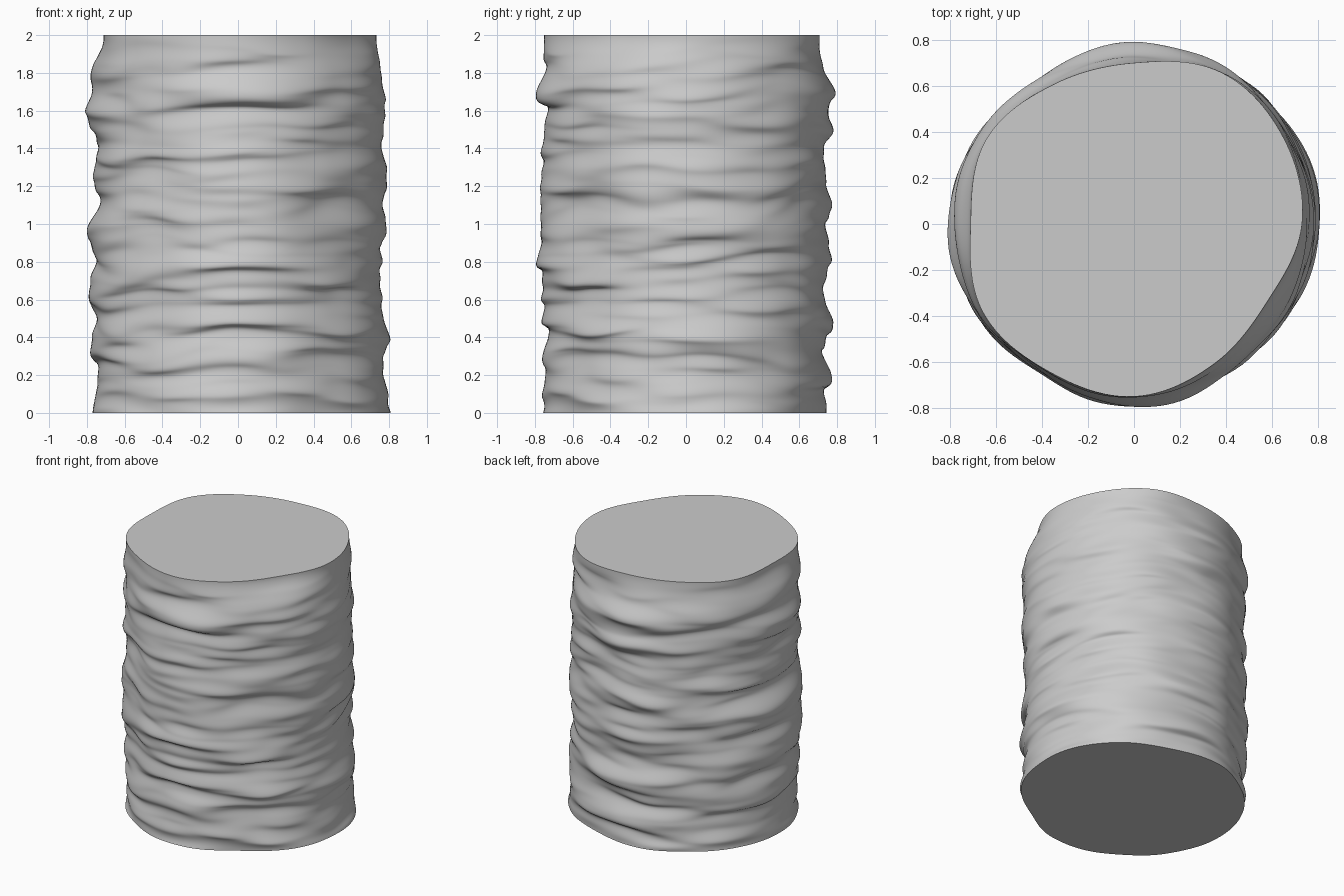
import bpy, bmesh, math
from mathutils import Vector, noise

default_cube = bpy.data.objects.get("Cube")
if default_cube:
    bpy.data.objects.remove(default_cube)

HEIGHT, RINGS, SIDES = 2.0, 200, 144

# Plan outlines in hundredths, one radius every thirty degrees from +x
BODY = [77, 78, 78, 75, 72, 76, 77, 77, 74, 76, 73, 74]
TOP = [73, 75, 76, 70, 70, 74, 71, 76, 74, 75, 70, 67]
# Height profiles in hundredths, from the bottom to the top
PROFILES = {
    0: [80, 79, 78, 77, 80, 77, 76, 76, 76, 76, 79, 76, 79, 79, 76, 77, 78, 77, 76, 76, 73],
    90: [74, 74, 77, 73, 75, 78, 73, 74, 77, 75, 74, 77, 75, 74, 73, 78, 74, 79, 74, 72, 71],
    180: [77, 75, 74, 77, 78, 75, 78, 79, 75, 78, 79, 73, 76, 76, 74, 77, 81, 77, 78, 76, 71],
    270: [76, 76, 74, 76, 73, 75, 76, 76, 79, 76, 76, 77, 77, 76, 76, 75, 74, 79, 75, 76, 75],
}


def spline(values, t, closed=False):
    """Smooth curve through evenly spaced values."""
    i, n = math.floor(t), len(values)
    f = t - i

    def at(k):
        return values[k % n] if closed else values[max(0, min(n - 1, k))]

    a, b, c, d = (at(i + k) for k in (-1, 0, 1, 2))
    return (b + f * ((c - a) + f * ((2 * a - 5 * b + 4 * c - d)
            + f * (3 * b - a - 3 * c + d))) / 2) / 100


def smooth(t):
    t = max(0, min(1, t))
    return t * t * (3 - 2 * t)


def surface_point(angle, z):
    """Weathered column surface with sagging horizontal strata."""
    c, s = math.cos(angle), math.sin(angle)
    turn = angle / math.tau * len(BODY)
    body = spline(BODY, turn, True)
    pinned, offset = 0, 0
    for degrees, profile in PROFILES.items():
        w = max(0, math.cos(angle - math.radians(degrees))) ** 6
        pinned += w
        offset += w * (spline(profile, z * 10) - body)
    # Strata: slow change around the column, quick change with height
    tilt = 0.05 * noise.noise(Vector((c, s, z * 1.5)))
    broad = noise.noise(Vector((c * 1.5, s * 1.5, (z + tilt) * 6 + 9)))
    fine = noise.noise(Vector((c * 2 + 5, s * 2, (z + tilt) * 14)))
    bump = 0.045 * broad * (1 - 0.8 * pinned) + 0.016 * fine
    rim = smooth((z - 1.8) / 0.2)
    r = (body + offset + bump) * (1 - rim) + spline(TOP, turn, True) * rim
    # Bulges sag into small overhanging ledges, flat at both ends
    ends = smooth(z / 0.12) * smooth((HEIGHT - z) / 0.12)
    sag = ends * (1.1 * bump + 0.3 * offset)
    return Vector((r * c, r * s, z - sag))


# Column wall and caps
bm = bmesh.new()
rings = [[bm.verts.new(surface_point(math.tau * j / SIDES, HEIGHT * i / RINGS))
          for j in range(SIDES)] for i in range(RINGS + 1)]
for low, high in zip(rings, rings[1:]):
    for j in range(SIDES):
        k = (j + 1) % SIDES
        bm.faces.new((low[j], low[k], high[k], high[j]))
for face in bm.faces:
    face.smooth = True
for cap in (list(reversed(rings[0])), rings[-1]):
    bm.faces.new(cap).smooth = False
for ring in (rings[0], rings[-1]):
    for j in range(SIDES):
        bm.edges.get((ring[j], ring[j - 1])).smooth = False

mesh = bpy.data.meshes.new("rock_column")
bm.to_mesh(mesh)
bm.free()
column = bpy.data.objects.new("rock_column", mesh)
bpy.context.collection.objects.link(column)

# Stone colour
stone = bpy.data.materials.new("grey_stone")
stone.use_nodes = True
colour = (0.6, 0.6, 0.6, 1)
stone.diffuse_color = colour
stone.node_tree.nodes["Principled BSDF"].inputs["Base Color"].default_value = colour
mesh.materials.append(stone)
